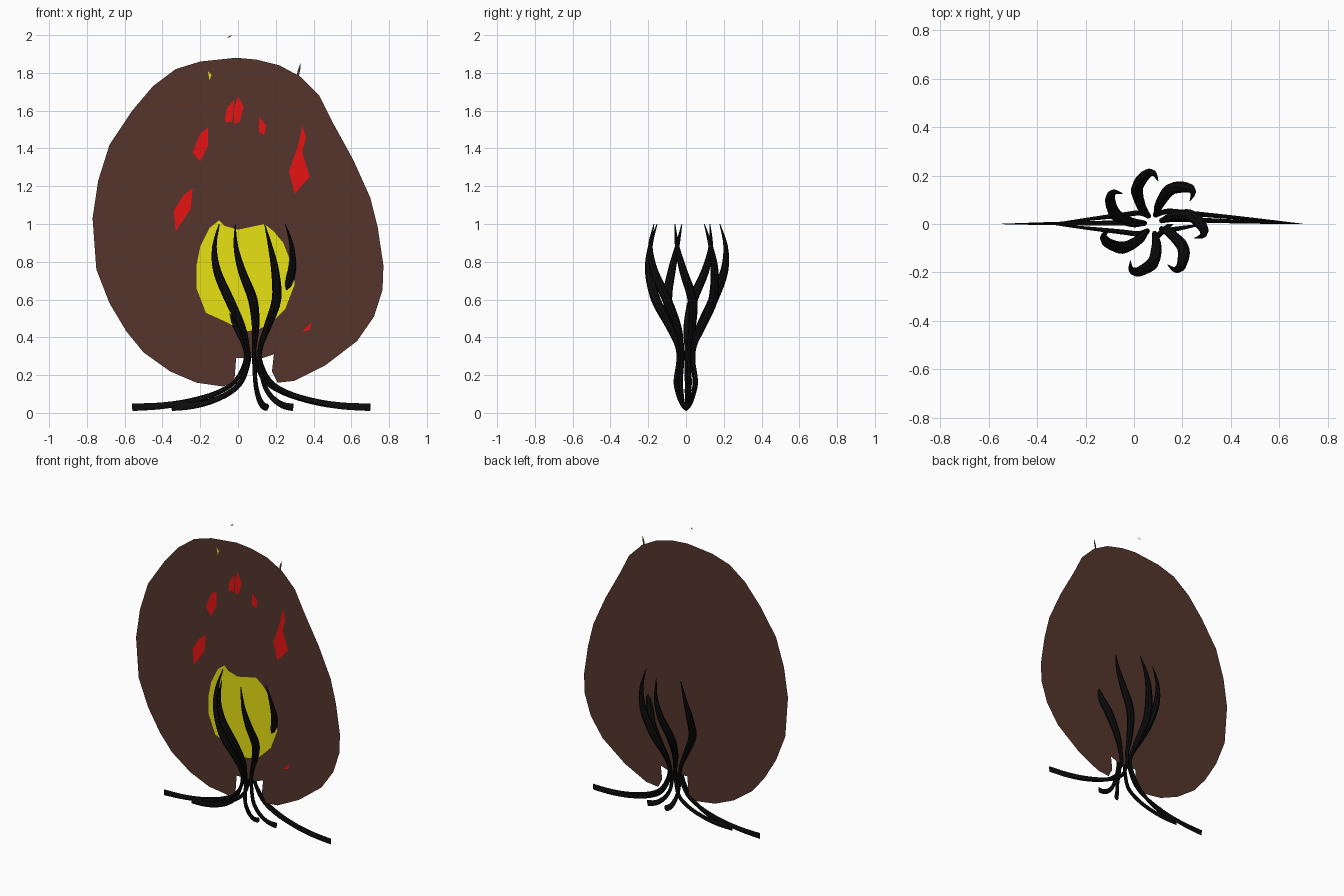
import bpy
import bmesh
import math
from mathutils import Vector

cube = bpy.data.objects.get("Cube")
if cube:
    bpy.data.objects.remove(cube)


def make_material(name, colour):
    material = bpy.data.materials.new(name)
    material.use_nodes = True
    rgba = (*colour, 1.0)
    material.diffuse_color = rgba
    material.node_tree.nodes["Principled BSDF"].inputs["Base Color"].default_value = rgba
    return material


bark_brown = make_material("bark brown", (0.09, 0.035, 0.025))
leaf_yellow = make_material("leaf yellow", (0.8, 0.76, 0.006))
berry_red = make_material("berry red", (0.8, 0.006, 0.006))
charcoal = make_material("charcoal", (0.004, 0.004, 0.004))


def finish(name, bm, material):
    mesh = bpy.data.meshes.new(name)
    bm.to_mesh(mesh)
    bm.free()
    mesh.materials.append(material)
    obj = bpy.data.objects.new(name, mesh)
    bpy.context.collection.objects.link(obj)
    return obj


def flat_shape(name, outline, material, y=0.0):
    """Upright paper-thin shape; outline is (x, z) in hundredths."""
    bm = bmesh.new()
    verts = [bm.verts.new((x / 100, y, z / 100)) for x, z in outline]
    face = bm.faces.new(verts)
    face.normal_update()
    if face.normal.y > 0:
        face.normal_flip()
    bmesh.ops.triangulate(bm, faces=[face])
    return finish(name, bm, material)


def smooth_path(points, steps=4):
    """Catmull-Rom interpolation of equally long tuples."""
    points = [Vector(p) for p in points]
    padded = [points[0]] + points + [points[-1]]
    result = []
    for a, b, c, d in zip(padded, padded[1:], padded[2:], padded[3:]):
        for step in range(steps):
            t = step / steps
            result.append(0.5 * (2 * b + (c - a) * t
                                 + (2 * a - 5 * b + 4 * c - d) * t ** 2
                                 + (3 * b - a - 3 * c + d) * t ** 3))
    return result + [points[-1]]


def tapered_tube(name, centres, radii, flatness, material, sides=8):
    """Loft rings along a path; flatness squeezes each ring along y."""
    bm = bmesh.new()
    rings = []
    for i, centre in enumerate(centres):
        before = centres[max(i - 1, 0)]
        after = centres[min(i + 1, len(centres) - 1)]
        tangent = (after - before).normalized()
        across = (Vector((0, 1, 0)) - tangent * tangent.y).normalized()
        other = tangent.cross(across)
        ring = []
        for side in range(sides):
            angle = math.tau * side / sides
            offset = (across * math.cos(angle) + other * math.sin(angle)) * radii[i]
            offset.y *= flatness[i]
            ring.append(bm.verts.new(centre + offset))
        rings.append(ring)
    for low, high in zip(rings, rings[1:]):
        for side in range(sides):
            following = (side + 1) % sides
            bm.faces.new((low[side], low[following], high[following], high[side]))
    bm.faces.new(rings[0])
    bm.faces.new(rings[-1])
    bmesh.ops.recalc_face_normals(bm, faces=bm.faces)
    obj = finish(name, bm, material)
    bpy.ops.object.select_all(action="DESELECT")
    obj.select_set(True)
    bpy.context.view_layer.objects.active = obj
    bpy.ops.object.shade_smooth_by_angle()
    return obj


# Broad flat crown with a notch around the stem
flat_shape("crown", [
    (-8, 14), (-2, 16), (-1, 29), (4, 29), (13, 29), (19, 31), (18, 22), (21, 16),
    (30, 17), (46, 25), (63, 38), (72, 51), (76.5, 65), (77, 78), (74, 98), (70, 114),
    (61, 134), (50, 154), (43, 168), (33, 178), (22, 184), (10, 187), (-1, 188),
    (-20, 186), (-33, 182), (-45, 173), (-56, 160), (-68, 142), (-74, 123), (-77, 103),
    (-75, 76), (-68, 58), (-59, 43), (-50, 32), (-36, 22), (-22, 16)], bark_brown)

# Yellow heart and painted flecks on the front of the crown
flat_shape("yellow_heart", [
    (-10, 102), (-7, 99), (0, 97), (14, 100), (19, 96), (24, 90), (29, 77), (30, 68),
    (25, 55), (17, 47), (10, 44), (3, 43), (-6, 48), (-17, 53), (-22, 66), (-22, 78),
    (-20, 88), (-15, 98)], leaf_yellow, -0.004)
flat_shape("yellow_fleck", [(-16, 181), (-14, 179), (-15, 176)], leaf_yellow, -0.004)

red_flecks = {
    "outer_right": [(-24, 119), (-25, 108), (-33, 96), (-34, 107), (-29, 115)],
    "upper_right": [(-16, 151), (-16, 141), (-20, 133), (-24, 138), (-20, 148)],
    "top_right": [(-2, 166), (-3, 154), (-7, 154), (-6, 161)],
    "top_middle": [(0, 168), (3, 162), (1, 154), (-2, 153), (-2, 162)],
    "top_left": [(11, 157), (15, 152), (14, 147), (11, 149)],
    "outer_left": [(34, 152), (36, 146), (34, 138), (38, 125), (30, 116),
                   (27, 128), (32, 142)],
    "low_left": [(34, 43), (39, 48), (38, 44)],
}
for place, outline in red_flecks.items():
    flat_shape("red_fleck_" + place, outline, berry_red, -0.004)

# Loose twigs at the top
flat_shape("twig_loose", [(-6, 198.5), (-3.5, 200), (-4, 199)], bark_brown)
flat_shape("twig_left", [(31, 177), (31.5, 181), (33, 185), (33, 182), (32, 177)], bark_brown)

# Seven strands: each runs from a root tip, up the stem, to a curling tendril tip
stem_x = 0.08
root_tips = [-0.35, 0.70, 0.70, 0.29, 0.15, -0.35, -0.56]
root_profile = [(1, 0.03), (0.75, 0.037), (0.5, 0.06), (0.25, 0.105), (0.08, 0.17)]
# radius from stem, height, twist in degrees, thickness
tendril_profile = [
    (0.04, 0.28, 40, 0.011), (0.048, 0.36, 40, 0.013), (0.09, 0.46, 40, 0.02),
    (0.16, 0.6, 31, 0.025), (0.205, 0.75, 15, 0.021), (0.21, 0.88, 6, 0.012),
    (0.18, 1.0, 0, 0.002)]

for number, tip_x in enumerate(root_tips):
    tip_angle = math.radians(84 - 360 * number / len(root_tips))
    base = tip_angle + math.radians(40)
    start_x = stem_x + 0.045 * math.cos(base)
    start_y = 0.06 * math.sin(base)
    # each key holds x, y, z, thickness and flatness
    keys = []
    for reach, height in root_profile:
        keys.append((start_x + (tip_x - start_x) * reach, start_y * (1 - reach), height,
                     0.011 + 0.009 * reach, 1.02 - reach))
    for radius, height, twist, thickness in tendril_profile:
        angle = tip_angle + math.radians(twist)
        keys.append((stem_x + radius * math.cos(angle), radius * math.sin(angle),
                     height, thickness, 1.0))
    path = smooth_path(keys)
    tapered_tube("strand_" + str(number + 1), [Vector(p[:3]) for p in path],
                 [p[3] for p in path], [p[4] for p in path], charcoal)
